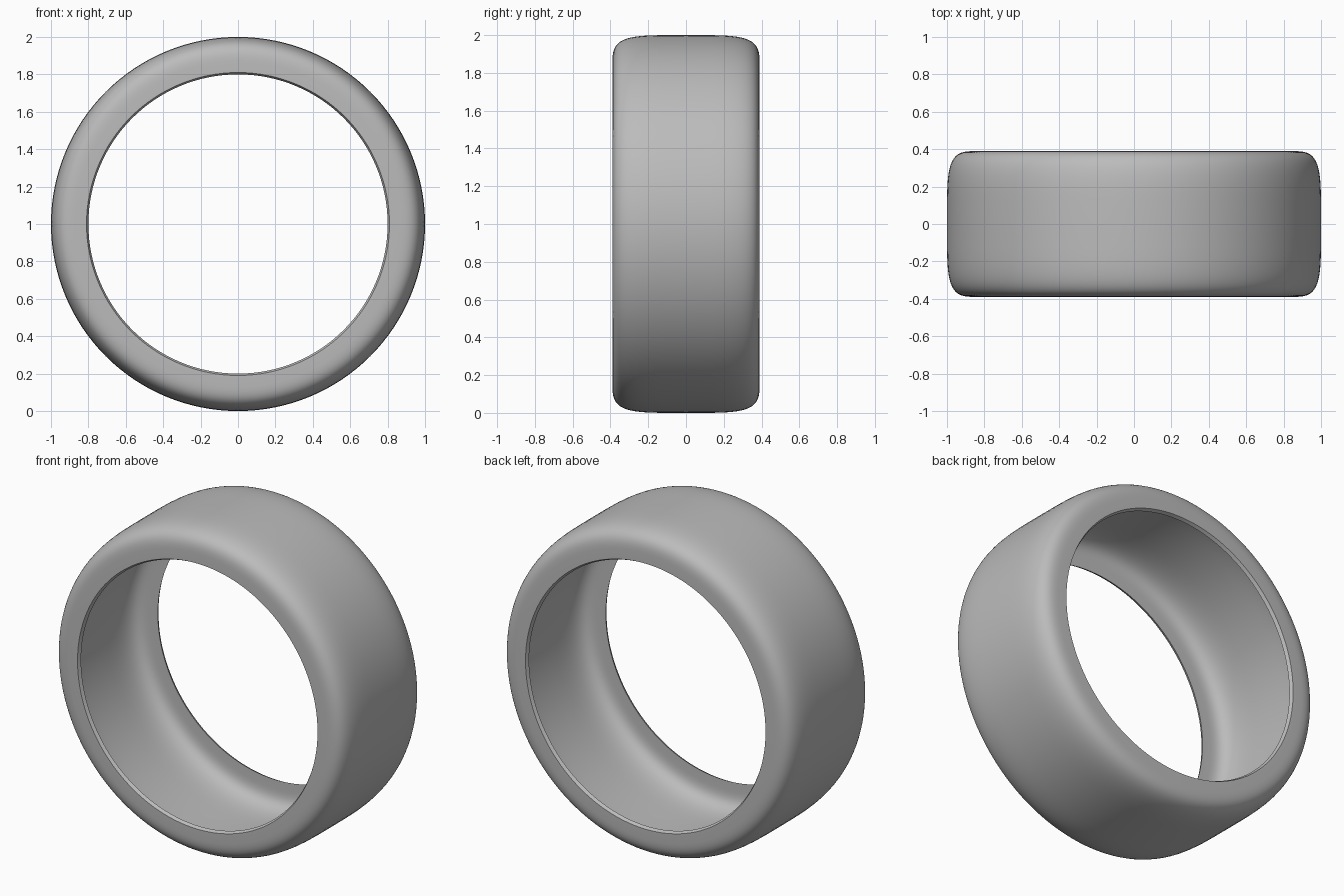
import bpy
import bmesh
import math
from mathutils import Matrix, Vector

HOLE, OUTER, HALF_WIDTH, WALL = 0.81, 1.0, 0.39, 0.02
POWER, STEPS, SEGMENTS = 4.5, 20, 128

cube = bpy.data.objects.get("Cube")
if cube:
    bpy.data.objects.remove(cube, do_unlink=True)


def rounded_section(base, top, half_width):
    """Open boxy arch of (radius, y) points, from the front lip to the back lip."""
    points = []
    for i in range(2 * STEPS + 1):
        angle = math.pi / 2 * (i / STEPS - 1)
        rise = max(math.cos(angle), 0) ** (2 / POWER) if 0 < i < 2 * STEPS else 0
        side = math.copysign(abs(math.sin(angle)) ** (2 / POWER), angle)
        points.append((base + (top - base) * rise, half_width * side))
    return points


def make_material(name, color):
    mat = bpy.data.materials.new(name)
    mat.use_nodes = True
    mat.diffuse_color = color
    mat.node_tree.nodes["Principled BSDF"].inputs["Base Color"].default_value = color
    return mat


# Hollow tyre: outer skin and inner skin joined by slanted lips
outer_skin = rounded_section(HOLE, OUTER, HALF_WIDTH)
inner_skin = rounded_section(HOLE - WALL / 2, OUTER - WALL, HALF_WIDTH - WALL)
section = outer_skin + inner_skin[::-1]

bm = bmesh.new()
verts = [bm.verts.new((r, y, 0)) for r, y in section]
edges = [bm.edges.new((v, verts[i - 1])) for i, v in enumerate(verts)]
bmesh.ops.spin(bm, geom=verts + edges, cent=Vector(), axis=(0, 1, 0),
               angle=math.tau, steps=SEGMENTS, use_merge=True)
bmesh.ops.remove_doubles(bm, verts=bm.verts, dist=0.0001)
bmesh.ops.recalc_face_normals(bm, faces=bm.faces)
bm.transform(Matrix.Translation((0, 0, OUTER)))

mesh = bpy.data.meshes.new("tyre")
bm.to_mesh(mesh)
bm.free()
mesh.materials.append(make_material("grey rubber", (0.5, 0.5, 0.5, 1)))

tyre = bpy.data.objects.new("tyre", mesh)
bpy.context.collection.objects.link(tyre)
bpy.context.view_layer.objects.active = tyre
tyre.select_set(True)
bpy.ops.object.shade_smooth_by_angle(angle=math.radians(35))
